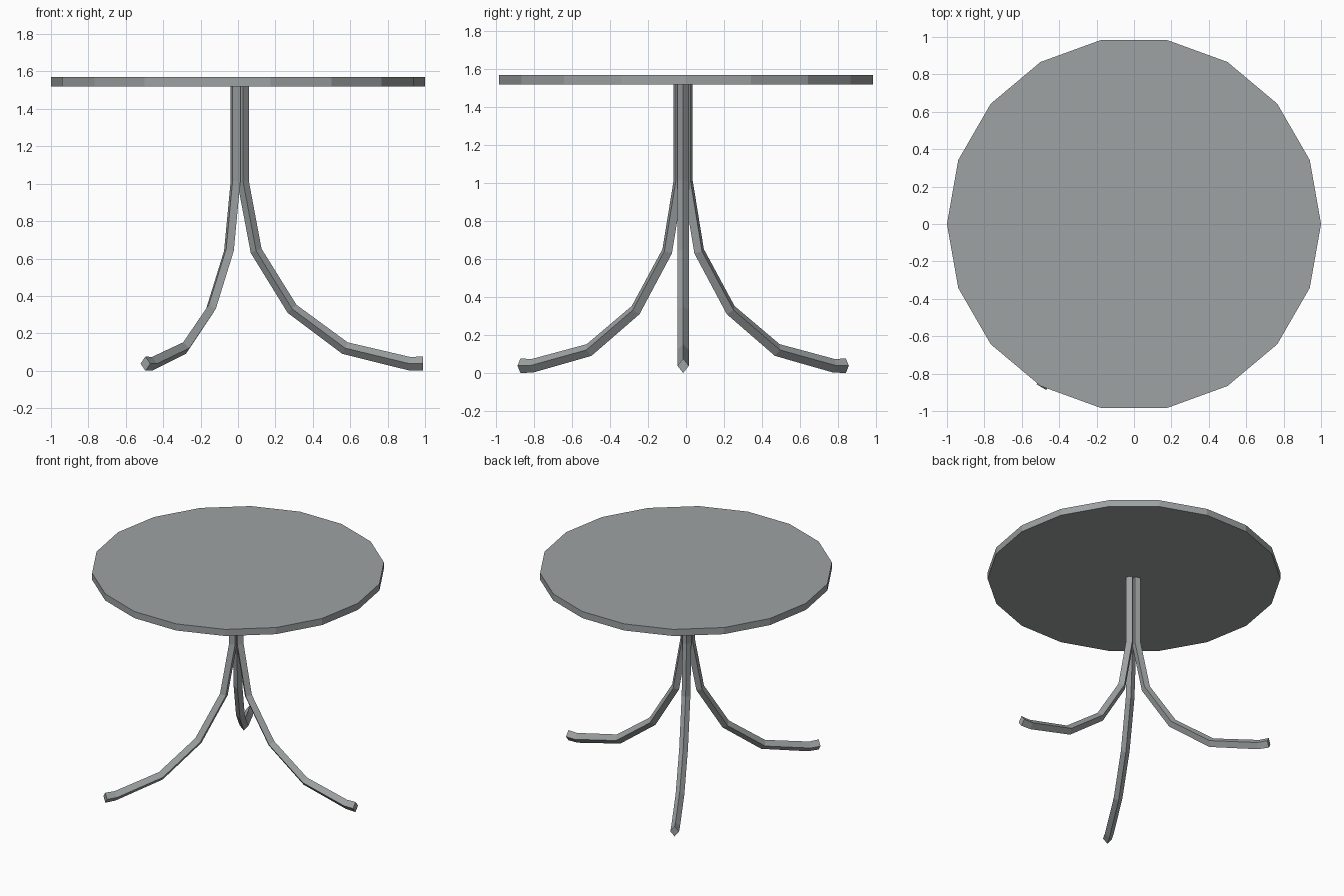
import bpy, bmesh, math
from mathutils import Vector

if "Cube" in bpy.data.objects:
    bpy.data.objects.remove(bpy.data.objects["Cube"])

mat = bpy.data.materials.new("soft grey")
mat.diffuse_color = (0.34, 0.36, 0.365, 1)
mat.use_nodes = True
mat.node_tree.nodes["Principled BSDF"].inputs["Base Color"].default_value = mat.diffuse_color


def finish(bm, name):
    bmesh.ops.recalc_face_normals(bm, faces=bm.faces)
    me = bpy.data.meshes.new(name)
    bm.to_mesh(me)
    bm.free()
    me.materials.append(mat)
    ob = bpy.data.objects.new(name, me)
    bpy.context.collection.objects.link(ob)
    return ob


# round top: 18-sided disc with corners on the x axis
N, Z0, Z1 = 18, 1.52, 1.57
bm = bmesh.new()
rim = [bm.verts.new((math.cos(math.tau * i / N), math.sin(math.tau * i / N), Z0)) for i in range(N)]
base = bm.faces.new(rim)
ext = bmesh.ops.extrude_face_region(bm, geom=[base], use_keep_orig=True)
for v in ext["geom"]:
    if isinstance(v, bmesh.types.BMVert):
        v.co.z = Z1
finish(bm, "table_top")

# leg centre line as (radius, height, half thickness)
PATH = [(0.027, 1.522, 0.031), (0.027, 1.012, 0.031), (0.097, 0.641, 0.031),
        (0.289, 0.331, 0.032), (0.572, 0.121, 0.034), (0.916, 0.038, 0.036),
        (0.99, 0.038, 0.038)]
HALF_W, LEG_Y = 0.03, -0.015


def leg(name, angle):
    """Diamond section swept along the centre line with mitred bends."""
    bm = bmesh.new()
    pts = [Vector(p[:2]) for p in PATH]
    rings = []
    for i, p in enumerate(pts):
        d0 = (p - pts[i - 1]).normalized() if i else None
        d1 = (pts[i + 1] - p).normalized() if i < len(pts) - 1 else None
        t = ((d0 or d1) + (d1 or d0)).normalized()
        out = Vector((-t.y, t.x)) * PATH[i][2]
        ring = []
        for s, w in ((1, 0), (0, 1), (-1, 0), (0, -1)):
            r, z, q = p.x + out.x * s, p.y + out.y * s, w * HALF_W
            ring.append(bm.verts.new((r * math.cos(angle) - q * math.sin(angle),
                                      r * math.sin(angle) + q * math.cos(angle) + LEG_Y, z)))
        rings.append(ring)
    for a, b in zip(rings, rings[1:]):
        for k in range(4):
            bm.faces.new((a[k], a[(k + 1) % 4], b[(k + 1) % 4], b[k]))
    bm.faces.new(rings[0])
    bm.faces.new(rings[-1])
    finish(bm, name)


# three splayed legs
for name, deg in (("right_leg", 0), ("back_leg", 120), ("front_leg", 240)):
    leg(name, math.radians(deg))
